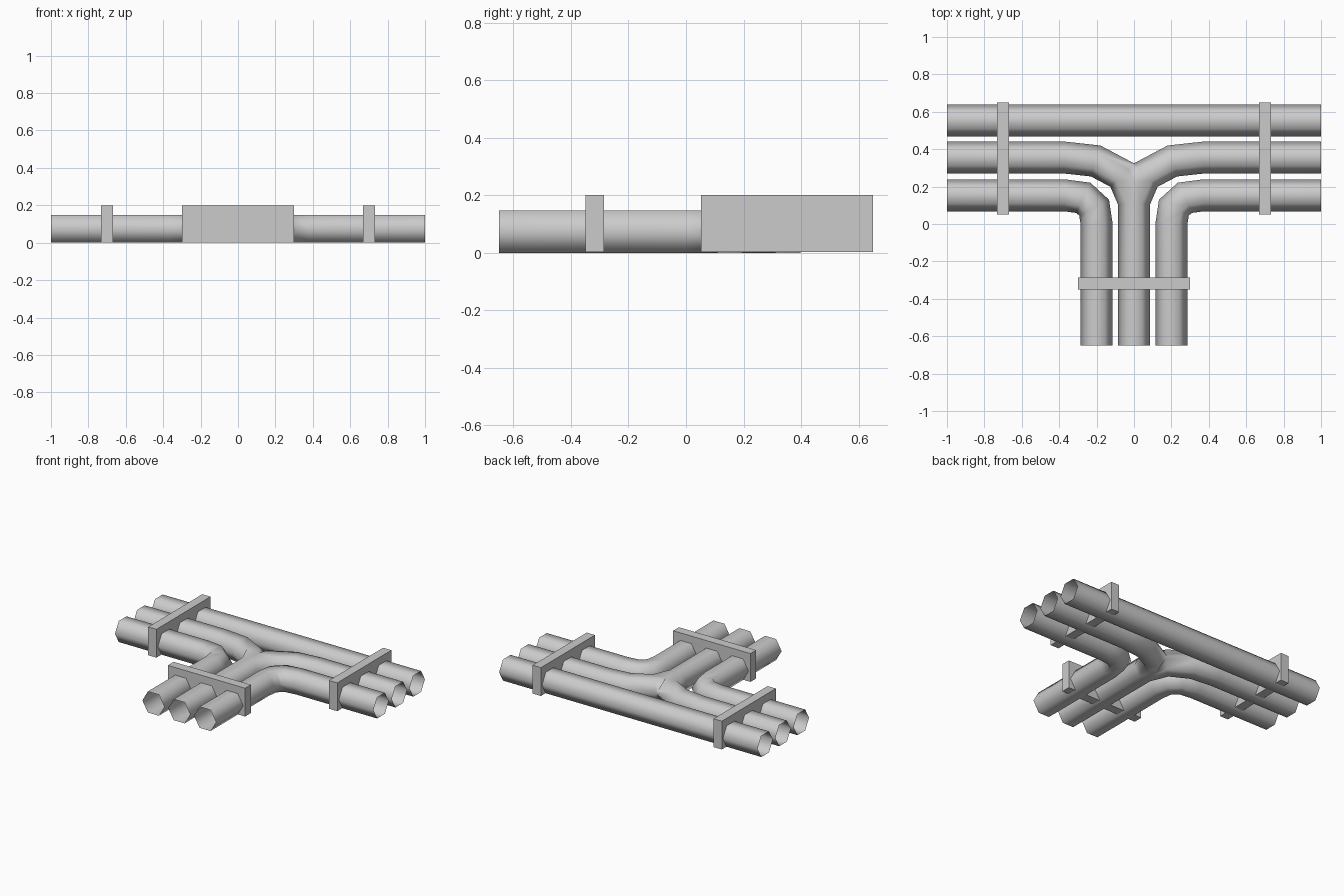
import bpy, bmesh, math
from mathutils import Vector

cube = bpy.data.objects.get("Cube")
if cube:
    bpy.data.objects.remove(cube, do_unlink=True)

RADIUS = 0.085
SIDES = 6
AXIS_Z = RADIUS * math.cos(math.pi / SIDES)

grey = bpy.data.materials.new("pipe_grey")
grey.use_nodes = True
colour = (0.6, 0.6, 0.6, 1)
grey.diffuse_color = colour
grey.node_tree.nodes["Principled BSDF"].inputs["Base Color"].default_value = colour


def finish(name, bm):
    mesh = bpy.data.meshes.new(name)
    bm.to_mesh(mesh)
    bm.free()
    mesh.materials.append(grey)
    obj = bpy.data.objects.new(name, mesh)
    bpy.context.collection.objects.link(obj)
    return obj


def pipe(name, path, split=False):
    """Sweep an open hexagonal tube along a flat path with mitred joints."""
    pts = [Vector(p) for p in path]
    steps = [(b - a).normalized() for a, b in zip(pts, pts[1:])]
    bm = bmesh.new()
    rings = []
    for i, p in enumerate(pts):
        before, after = steps[max(i - 1, 0)], steps[min(i, len(steps) - 1)]
        along = (before + after).normalized()
        across = Vector((-along.y, along.x)) / along.dot(after)
        ring = []
        for k in range(SIDES):
            a = math.tau * k / SIDES
            q = p + across * RADIUS * math.cos(a)
            ring.append(bm.verts.new((q.x, q.y, AXIS_Z + RADIUS * math.sin(a))))
        rings.append(ring)
    for r, s in zip(rings, rings[1:]):
        for k in range(SIDES):
            n = (k + 1) % SIDES
            bm.faces.new((r[k], r[n], s[n], s[k]))
    if split:  # keep the -x half and weld on its mirror image
        bmesh.ops.bisect_plane(bm, geom=bm.verts[:] + bm.edges[:] + bm.faces[:],
                               dist=1e-5, plane_co=(0, 0, 0), plane_no=(1, 0, 0),
                               clear_outer=True)
        bmesh.ops.mirror(bm, geom=bm.verts[:] + bm.edges[:] + bm.faces[:],
                         axis='X', merge_dist=1e-4)
    # point the open tube's faces away from its axis line
    bmesh.ops.recalc_face_normals(bm, faces=bm.faces[:])
    top = max(bm.faces, key=lambda f: f.calc_center_median().z)
    if top.normal.z < 0:
        bmesh.ops.reverse_faces(bm, faces=bm.faces[:])
    for f in bm.faces:
        f.smooth = True
    return finish(name, bm)


def bracket(name, x, y, size_x, size_y):
    bm = bmesh.new()
    bmesh.ops.create_cube(bm, size=1)
    bottom, top = 0.002, 0.2
    for v in bm.verts:
        v.co = (x + v.co.x * size_x, y + v.co.y * size_y,
                bottom + (v.co.z + 0.5) * (top - bottom))
    return finish(name, bm)


# Straight back pipe
pipe("back_pipe", [(-1, 0.553), (1, 0.553)])

# Middle pipe, branching forward in a Y
pipe("branch_pipe", [(-1, 0.355), (-0.37, 0.355), (-0.205, 0.337), (-0.06, 0.26),
                     (0, 0.12), (0, -0.65)], split=True)

# Front elbow pipes
elbow = [(-1, 0.153), (-0.37, 0.153), (-0.271, 0.14), (-0.213, 0.087),
         (-0.2, 0), (-0.2, -0.65)]
pipe("right_elbow_pipe", elbow)
pipe("left_elbow_pipe", [(-x, y) for x, y in elbow])

# Brackets across each group of three pipes
bracket("right_bracket", -0.7, 0.351, 0.064, 0.598)
bracket("left_bracket", 0.7, 0.351, 0.064, 0.598)
bracket("front_bracket", 0, -0.317, 0.598, 0.064)
